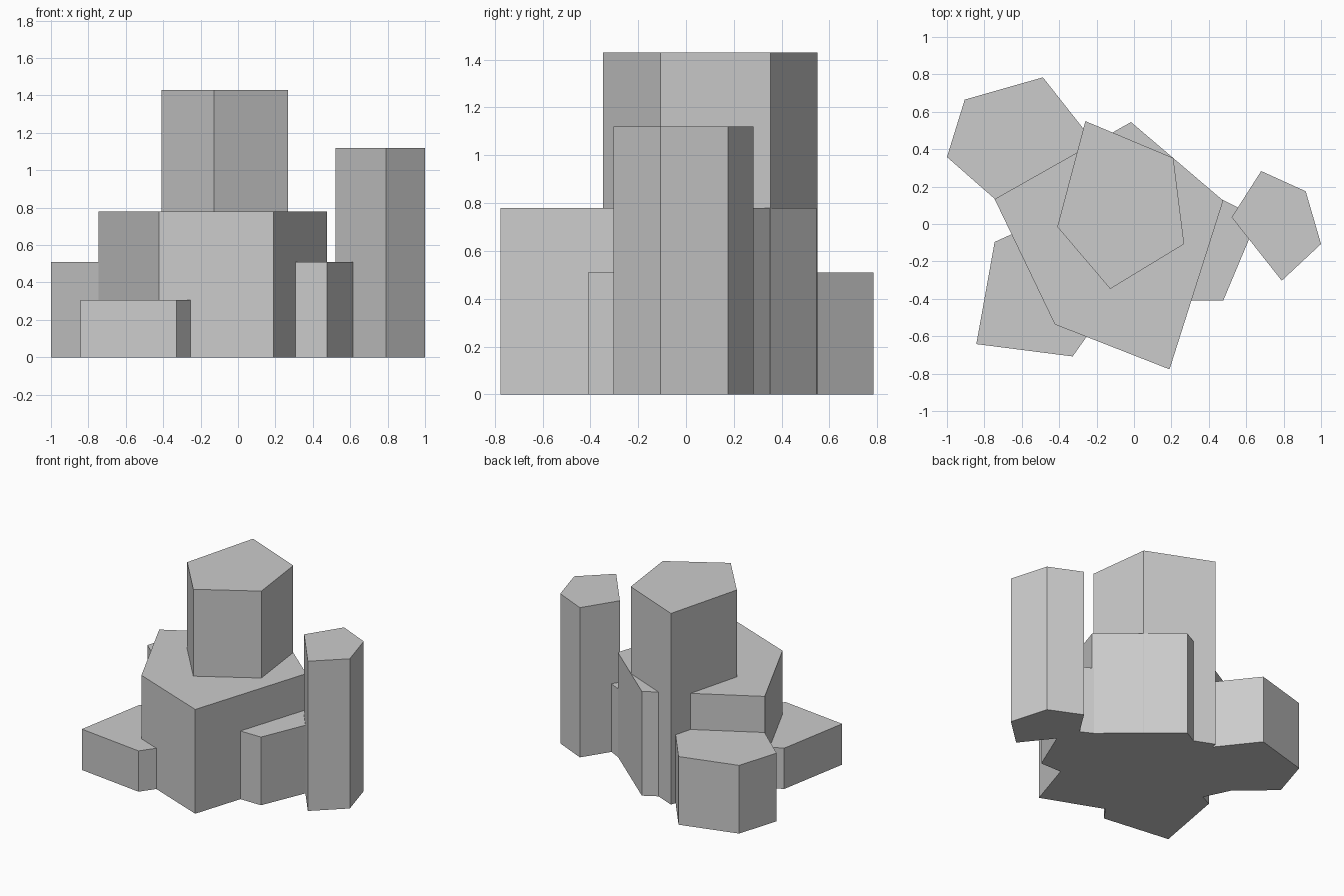
import bpy, bmesh

if "Cube" in bpy.data.objects:
    bpy.data.objects.remove(bpy.data.objects["Cube"])


def prism(name, outline, height):
    """Extrude a flat outline from the ground up to the given height."""
    bm = bmesh.new()
    base = bm.faces.new([bm.verts.new((x, y, 0)) for x, y in outline])
    top = bmesh.ops.extrude_face_region(bm, geom=[base], use_keep_orig=True)
    verts = [v for v in top["geom"] if isinstance(v, bmesh.types.BMVert)]
    bmesh.ops.translate(bm, verts=verts, vec=(0, 0, height))
    bmesh.ops.recalc_face_normals(bm, faces=bm.faces[:])
    mesh = bpy.data.meshes.new(name)
    bm.to_mesh(mesh)
    bm.free()
    obj = bpy.data.objects.new(name, mesh)
    bpy.context.collection.objects.link(obj)


# Tallest central column
prism("tall_column",
      [(-0.26, 0.55), (-0.41, -0.015), (-0.127, -0.347), (0.268, -0.107), (0.21, 0.353)], 1.43)
# Wide central column
prism("wide_column",
      [(-0.745, 0.133), (-0.423, -0.537), (0.19, -0.777), (0.477, 0.125), (-0.016, 0.545)], 0.78)
# Slim column on the right
prism("slim_column",
      [(0.522, 0.036), (0.79, -0.303), (1.0, -0.107), (0.918, 0.175), (0.68, 0.283)], 1.12)
# Low column at the back left
prism("back_left_column",
      [(-0.487, 0.784), (-0.905, 0.665), (-1.0, 0.358), (-0.58, -0.01), (-0.20, 0.42)], 0.51)
# Lowest column at the front left
prism("front_left_column",
      [(-0.745, -0.096), (-0.843, -0.642), (-0.328, -0.708), (-0.12, -0.415), (-0.35, 0.083)], 0.305)
# Low column on the right
prism("right_column",
      [(0.663, 0.033), (0.27, 0.234), (-0.08, -0.03), (0.07, -0.41), (0.477, -0.41)], 0.51)
